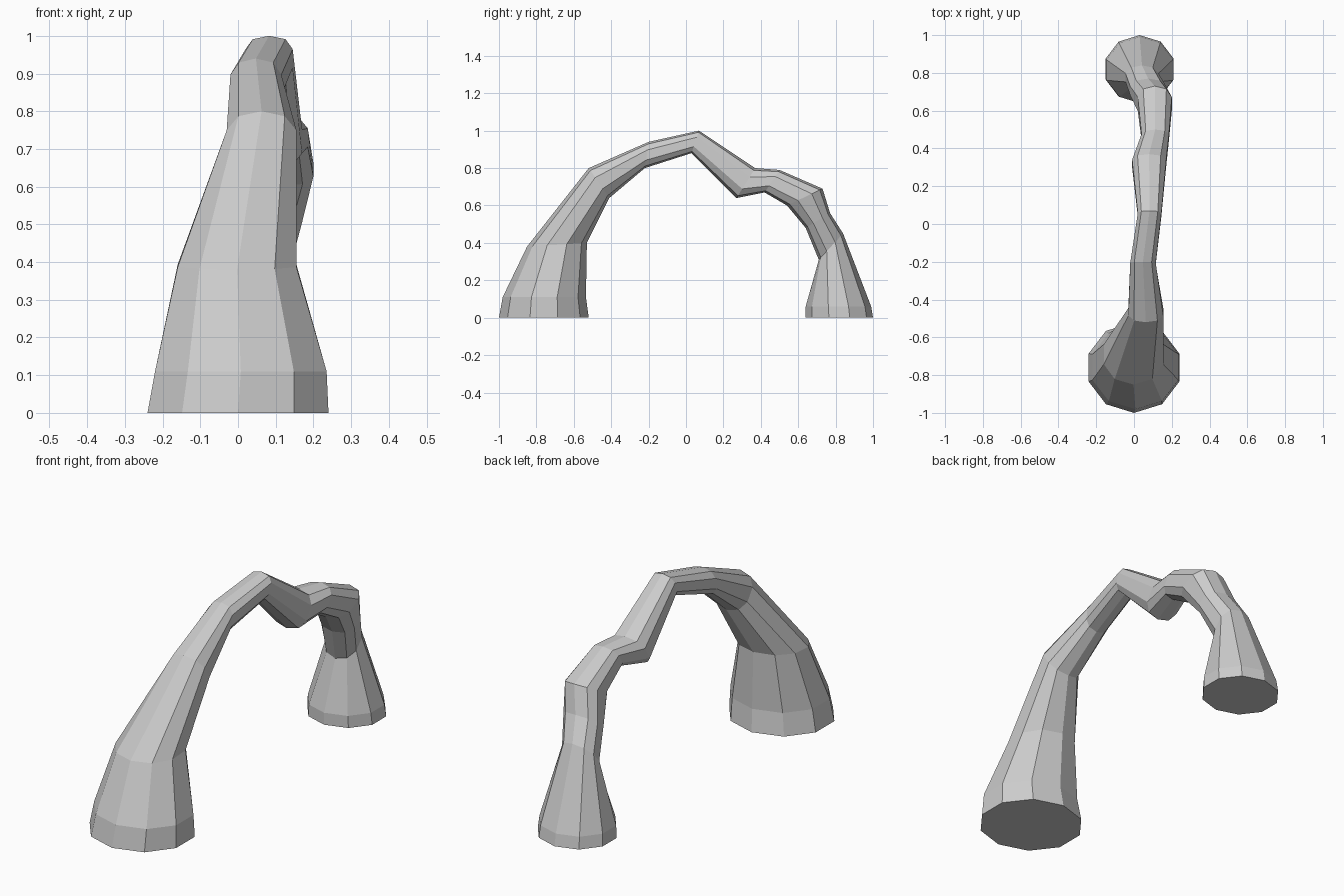
import bpy, bmesh
from math import sin, cos, pi, copysign

if "Cube" in bpy.data.objects:
    bpy.data.objects.remove(bpy.data.objects["Cube"])

SIDES = 10

# Cross-sections along the arch: outer (y, z), inner (y, z), x range, roundness
SECTIONS = [
    ((-1.00, 0.00), (-0.52, 0.00), (-0.24, 0.24), 1.0),
    ((-0.98, 0.11), (-0.535, 0.11), (-0.22, 0.235), 1.0),
    ((-0.85, 0.38), (-0.53, 0.40), (-0.16, 0.155), 0.95),
    ((-0.52, 0.80), (-0.41, 0.64), (-0.03, 0.155), 0.85),
    ((-0.20, 0.94), (-0.22, 0.80), (-0.02, 0.115), 0.8),
    ((0.07, 1.00), (0.03, 0.88), (0.02, 0.145), 0.75),
    ((0.37, 0.80), (0.27, 0.64), (-0.01, 0.17), 0.8),
    ((0.50, 0.79), (0.42, 0.67), (0.04, 0.185), 0.75),
    ((0.73, 0.69), (0.54, 0.60), (0.02, 0.20), 0.8),
    ((0.77, 0.56), (0.64, 0.48), (-0.02, 0.17), 0.85),
    ((0.84, 0.45), (0.71, 0.31), (-0.045, 0.13), 0.9),
    ((0.99, 0.06), (0.64, 0.06), (-0.145, 0.205), 1.0),
    ((1.00, 0.00), (0.64, 0.00), (-0.15, 0.21), 1.0),
]


def power(v, p):
    return copysign(abs(v) ** p, v) if abs(v) > 1e-6 else 0.0


def ring(bm, outer, inner, xs, p):
    """Faceted oval spanning outer to inner point and the given x range."""
    cy, cz = (outer[0] + inner[0]) / 2, (outer[1] + inner[1]) / 2
    cx, hw = sum(xs) / 2, (xs[1] - xs[0]) / 2
    widest = max(power(sin(2 * pi * i / SIDES), p) for i in range(SIDES))
    verts = []
    for i in range(SIDES):
        a = 2 * pi * i / SIDES
        c, s = power(cos(a), p), power(sin(a), p) / widest
        verts.append(bm.verts.new((cx + hw * s,
                                   cy + c * (outer[0] - cy),
                                   cz + c * (outer[1] - cz))))
    return verts


# Rock arch: loft through the sections, capped at both feet
bm = bmesh.new()
rings = [ring(bm, *s) for s in SECTIONS]
for a, b in zip(rings, rings[1:]):
    for i in range(SIDES):
        j = (i + 1) % SIDES
        bm.faces.new((a[i], a[j], b[j], b[i]))
bm.faces.new(rings[0])
bm.faces.new(rings[-1])
bmesh.ops.recalc_face_normals(bm, faces=bm.faces)

mesh = bpy.data.meshes.new("rock_arch")
bm.to_mesh(mesh)
bm.free()
bpy.context.collection.objects.link(bpy.data.objects.new("rock_arch", mesh))
